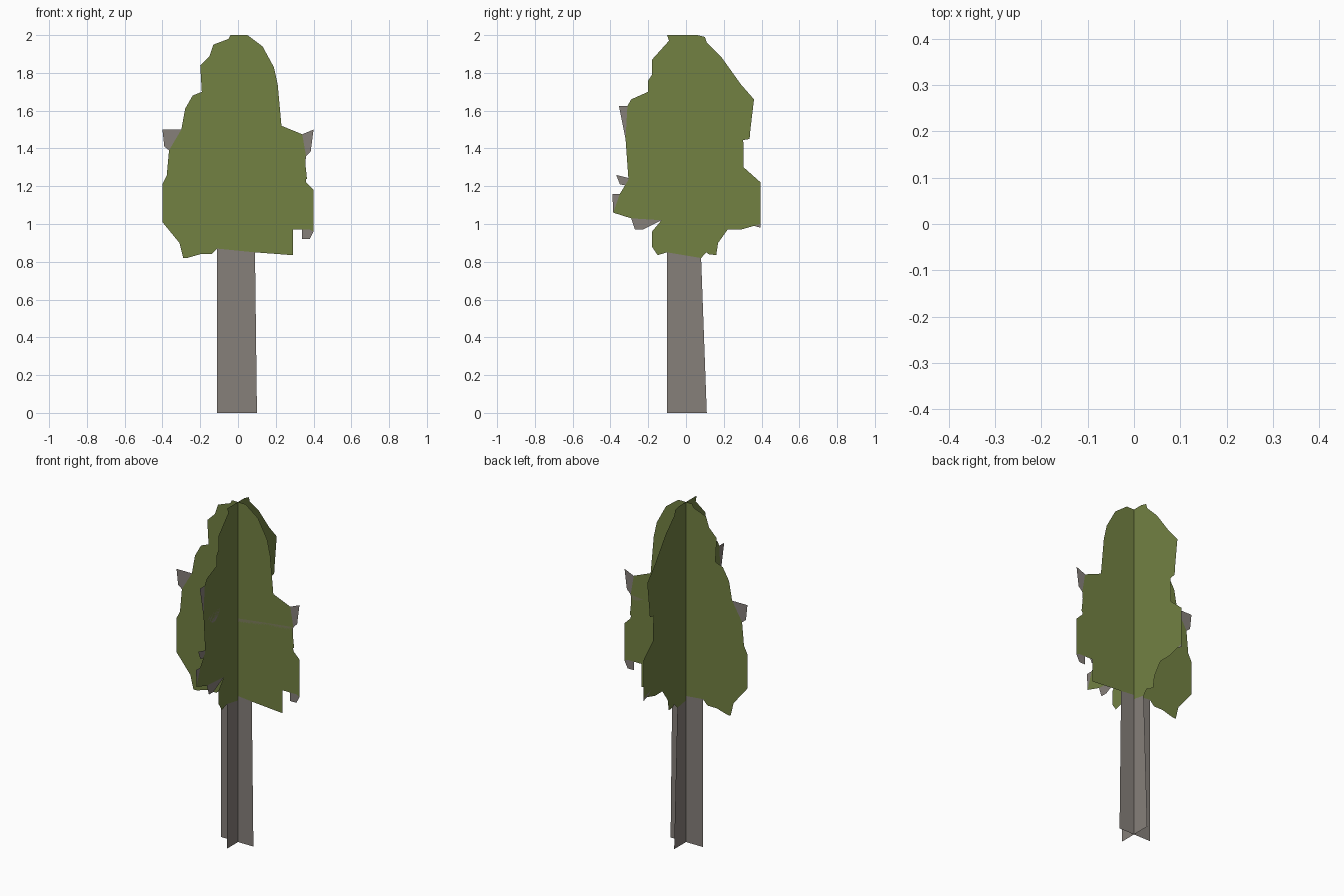
import bpy, bmesh


def material(name, rgb):
    m = bpy.data.materials.new(name)
    m.diffuse_color = (*rgb, 1)
    return m


LEAF = material("leaf", (0.17, 0.22, 0.055))
BARK = material("bark", (0.24, 0.215, 0.195))
DRY = material("dry_leaf", (0.21, 0.21, 0.11))


def sheet(name, axis, outlines, mat):
    """Flat cut-out in the XZ (axis 'x') or YZ (axis 'y') plane, outlines clockwise."""
    bm = bmesh.new()
    for outline in outlines:
        verts = [bm.verts.new((u, 0, z) if axis == 'x' else (0, u, z))
                 for u, z in reversed(outline)]
        bm.faces.new(verts)
    bmesh.ops.triangulate(bm, faces=bm.faces[:], ngon_method='EAR_CLIP')
    me = bpy.data.meshes.new(name)
    bm.to_mesh(me)
    bm.free()
    me.materials.append(mat)
    ob = bpy.data.objects.new(name, me)
    bpy.context.collection.objects.link(ob)
    return ob


# Crown seen from the front: right edge downwards, then left edge upwards
front_right = [(-.04, 2), (.05, 2), (.13, 1.94), (.14, 1.9), (.19, 1.83), (.19, 1.75),
               (.21, 1.74), (.23, 1.52), (.34, 1.475), (.36, 1.36), (-.2, 1.29),
               (.355, 1.3), (.365, 1.24), (.33, 1.22), (.36, 1.22), (.4, 1.18),
               (.4, .96), (.38, .97), (.29, .97), (.29, .835), (.09, .85)]
front_left = [(-.11, .87), (-.14, .84), (-.2, .84), (-.24, .86), (-.27, .82), (-.29, .82),
              (-.31, .9), (-.31, 1.01), (-.4, 1.01), (-.4, 1.21), (-.365, 1.28),
              (-.365, 1.39), (-.3, 1.5), (-.28, 1.61), (-.24, 1.65), (-.24, 1.68),
              (-.19, 1.7), (-.2, 1.84), (-.15, 1.89), (-.13, 1.95), (-.05, 1.98)]
sheet("front_crown", 'x', [front_right + front_left], LEAF)
sheet("front_dry_streak", 'x', [[(.36, 1.36), (.355, 1.3), (-.2, 1.29)]], DRY)

# Bare twig tips on the front crown
sheet("front_twigs", 'x', [
    [(.34, 1.475), (.4, 1.5), (.385, 1.385), (.36, 1.36)],
    [(.34, .97), (.38, .97), (.4, .96), (.38, .92), (.34, .92)],
    [(-.4, 1.5), (-.3, 1.5), (-.365, 1.39), (-.39, 1.41)],
], BARK)

# Crown seen from the right side
side_right = [(-.1, 2), (.06, 2), (.1, 1.99), (.11, 1.96), (.19, 1.88), (.18, 1.82),
              (.21, 1.76), (.29, 1.74), (.36, 1.66), (.355, 1.63), (.33, 1.61),
              (.34, 1.47), (.335, 1.45), (.28, 1.44), (.305, 1.39), (.305, 1.3),
              (.395, 1.22), (.395, 1), (.31, 1.03), (.29, .97), (.22, .97), (.17, .9),
              (.16, .835), (.12, .84), (.1, .86), (.08, .82)]
side_left = [(-.1, .85), (-.15, .835), (-.15, .87), (-.18, .88), (-.18, .96), (-.13, 1.02),
             (-.29, 1.03), (-.385, 1.06), (-.35, 1.16), (-.3, 1.2), (-.29, 1.24),
             (-.27, 1.29), (-.19, 1.31), (-.165, 1.34), (-.165, 1.4), (-.15, 1.445),
             (-.32, 1.45), (-.31, 1.625), (-.29, 1.66), (-.2, 1.7), (-.2, 1.76),
             (-.18, 1.79), (-.18, 1.87), (-.09, 1.97)]
sheet("side_crown", 'y', [side_right + side_left], LEAF)

# Bare twig tips on the side crown
sheet("side_twigs", 'y', [
    [(-.355, 1.625), (-.31, 1.625), (-.32, 1.45)],
    [(-.32, 1.45), (-.15, 1.445), (-.21, 1.38), (-.24, 1.38), (-.24, 1.41)],
    [(-.37, 1.26), (-.29, 1.24), (-.3, 1.2), (-.35, 1.21)],
    [(-.39, 1.16), (-.35, 1.16), (-.385, 1.06)],
    [(-.29, 1.03), (-.13, 1.02), (-.2, 1.01), (-.23, .97), (-.27, .97)],
    [(.31, 1.03), (.395, 1), (.395, .98), (.36, .99)],
], BARK)

# Trunk cut-outs with flared roots
sheet("front_trunk", 'x', [[(-.11, .87), (.09, .85), (.04, .8), (.05, .075), (.1, .03),
                            (.1, 0), (-.11, 0), (-.11, .03), (-.05, .05), (-.04, .8)]], BARK)
sheet("side_trunk", 'y', [[(-.1, .85), (.08, .82), (.04, .805), (.05, .05), (.11, 0),
                           (-.1, 0), (-.1, .03), (-.05, .05), (-.04, .81)]], BARK)
